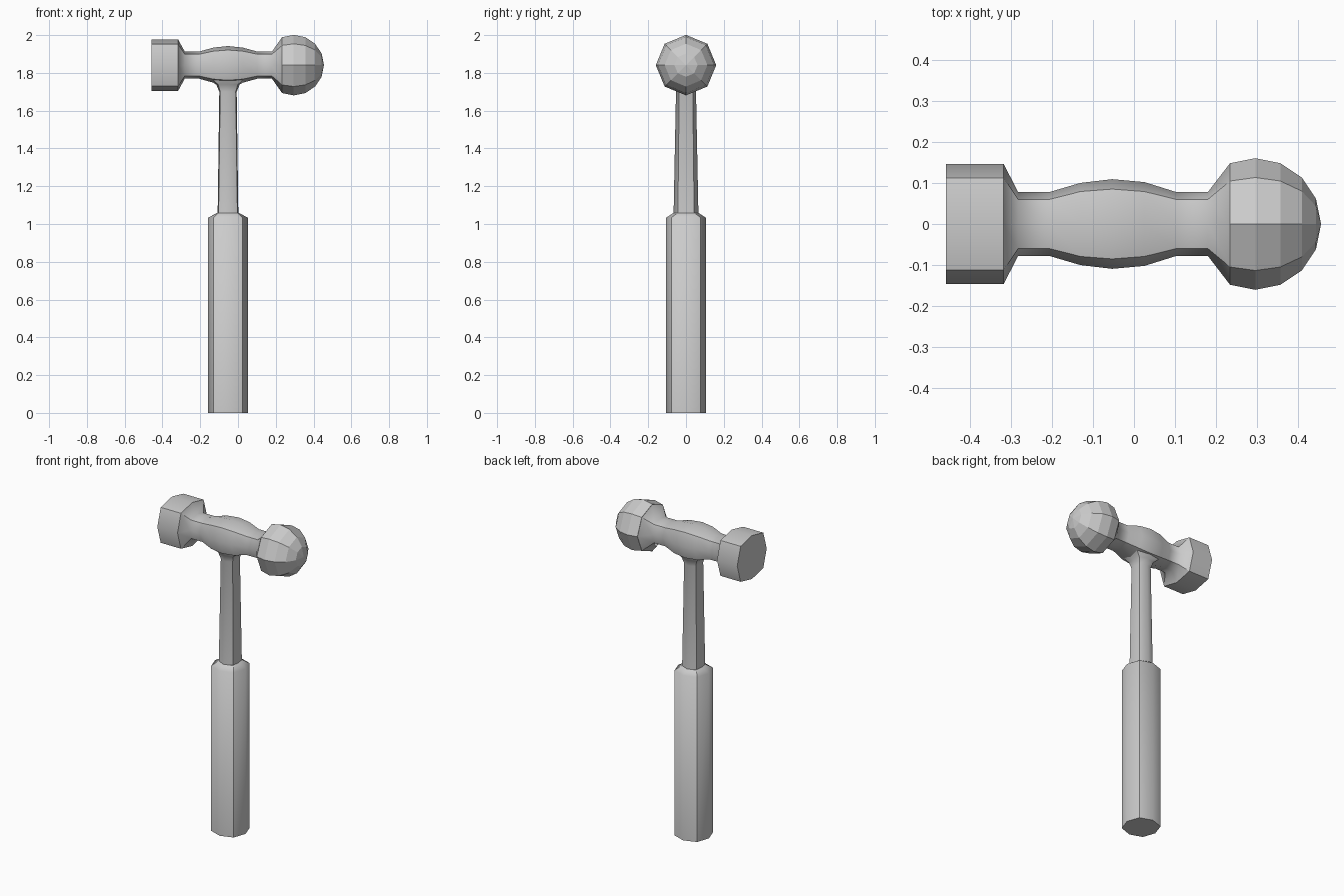
import bpy, bmesh, math

if "Cube" in bpy.data.objects:
    bpy.data.objects.remove(bpy.data.objects["Cube"])

HEAD_Z = 1.841      # axis height of the head
HANDLE_X = -0.053   # axis of the handle


def loft(name, rings, place, sharp_rings=(), flat=False):
    """Skin eight-sided rings (t, a, diag_a, b, diag_b); a == 0 makes a tip."""
    bm = bmesh.new()
    loops = []
    for t, a, da, b, db in rings:
        pts = [(a, 0), (da, db), (0, b), (-da, db), (-a, 0), (-da, -db), (0, -b), (da, -db)]
        if a == 0:
            pts = [(0, 0)]
        loops.append([bm.verts.new(place(t, u, v)) for u, v in pts])
    for lo, hi in zip(loops, loops[1:]):
        for i in range(8):
            j = (i + 1) % 8
            if len(hi) == 1:
                bm.faces.new((lo[i], lo[j], hi[0]))
            else:
                bm.faces.new((lo[i], lo[j], hi[j], hi[i]))
    for loop in (loops[0], loops[-1]):
        if len(loop) == 8:
            bm.faces.new(loop)
    bmesh.ops.recalc_face_normals(bm, faces=bm.faces)
    for f in bm.faces:
        f.smooth = not flat
    # Diagonal ridges and chosen rings stay crisp
    if not flat:
        for lo, hi in zip(loops, loops[1:]):
            for i in (1, 3, 5, 7):
                bm.edges.get((lo[i], hi[i])).smooth = False
        for k in sharp_rings:
            for i in range(8):
                bm.edges.get((loops[k][i], loops[k][(i + 1) % 8])).smooth = False
    me = bpy.data.meshes.new(name)
    bm.to_mesh(me)
    bm.free()
    ob = bpy.data.objects.new(name, me)
    bpy.context.collection.objects.link(ob)
    return ob


def along_x(t, u, v):
    return (t, u, HEAD_Z + v)


def along_z(t, u, v):
    return (HANDLE_X + u, v, t)


# Striking face, waisted body and flare up to the ball
loft("hammer_head", [
    (-0.457, 0.146, 0.112, 0.136, 0.111),
    (-0.317, 0.146, 0.112, 0.136, 0.111),
    (-0.282, 0.078, 0.060, 0.072, 0.058),
    (-0.205, 0.078, 0.060, 0.072, 0.058),
    (-0.130, 0.100, 0.079, 0.093, 0.074),
    (-0.053, 0.109, 0.085, 0.101, 0.080),
    (0.025, 0.102, 0.079, 0.093, 0.074),
    (0.102, 0.078, 0.060, 0.072, 0.058),
    (0.180, 0.078, 0.060, 0.072, 0.058),
    (0.233, 0.147, 0.104, 0.147, 0.104),
], along_x, sharp_rings=(0, 1, 9))

# Faceted ball end
R = 0.160
ball = []
for k in range(-1, 5):
    ang = math.radians(22.5 * k)
    r = R * math.cos(ang) if k < 4 else 0
    d = r * math.sqrt(0.5)
    ball.append((0.295 + R * math.sin(ang), r, d, r, d))
loft("ball_end", ball, along_x, flat=True)

# Grip with chamfered shoulder
loft("grip", [
    (0.0, 0.105, 0.078, 0.105, 0.078),
    (1.033, 0.105, 0.078, 0.105, 0.078),
    (1.058, 0.060, 0.052, 0.068, 0.046),
], along_z, sharp_rings=(0, 2))

# Tapered shaft flaring into the head
loft("shaft", [
    (1.040, 0.055, 0.050, 0.066, 0.043),
    (1.700, 0.046, 0.041, 0.053, 0.036),
    (1.738, 0.062, 0.052, 0.062, 0.046),
    (1.763, 0.100, 0.080, 0.080, 0.060),
    (1.782, 0.140, 0.105, 0.085, 0.060),
], along_z, sharp_rings=(0, 4))
